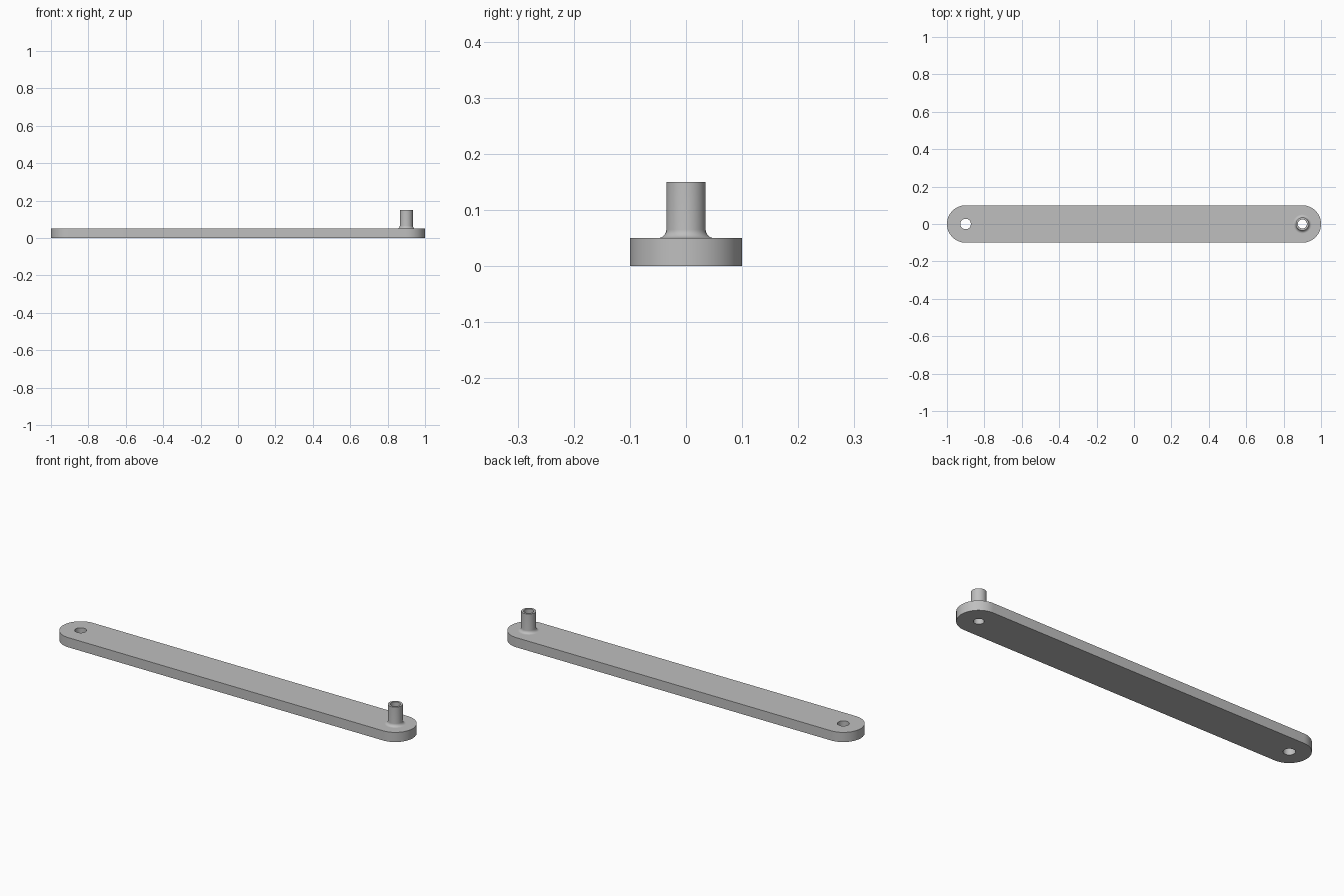
import bpy, bmesh, math
from mathutils import Vector

cube = bpy.data.objects.get("Cube")
if cube:
    bpy.data.objects.remove(cube, do_unlink=True)

END_X = 0.9          # distance of each pivot from the centre
BAR_R, BAR_H = 0.1, 0.05
POST_R, POST_TOP, BORE_R = 0.035, 0.15, 0.024
FILLET, HOLE_R = 0.015, 0.028
SEGS = 64

grey = bpy.data.materials.new("plain_grey")
grey.use_nodes = True
colour = (0.52, 0.52, 0.52, 1)
grey.diffuse_color = colour
grey.node_tree.nodes["Principled BSDF"].inputs["Base Color"].default_value = colour


def finish(name, bm):
    """Turn a bmesh into a shaded object."""
    bmesh.ops.recalc_face_normals(bm, faces=bm.faces)
    mesh = bpy.data.meshes.new(name)
    bm.to_mesh(mesh)
    bm.free()
    mesh.materials.append(grey)
    obj = bpy.data.objects.new(name, mesh)
    bpy.context.collection.objects.link(obj)
    bpy.ops.object.select_all(action='DESELECT')
    obj.select_set(True)
    bpy.context.view_layer.objects.active = obj
    bpy.ops.object.shade_smooth_by_angle(angle=math.radians(35))
    return obj


def arc(cx, radius, start, sweep, steps):
    angles = [start + sweep * i / steps for i in range(steps + 1)]
    return [(cx + radius * math.cos(a), radius * math.sin(a), 0) for a in angles]


def add_loop(bm, points):
    verts = [bm.verts.new(p) for p in points]
    for a, b in zip(verts, verts[1:] + verts[:1]):
        bm.edges.new((a, b))


# Flat bar with round ends and a hole at each pivot
bm = bmesh.new()
half = math.pi / 2
add_loop(bm, arc(END_X, BAR_R, -half, math.pi, SEGS // 2)
         + arc(-END_X, BAR_R, half, math.pi, SEGS // 2))
for x, r in ((-END_X, HOLE_R), (END_X, BORE_R)):
    add_loop(bm, arc(x, r, 0, 2 * math.pi, SEGS)[:-1])
bmesh.ops.triangle_fill(bm, edges=bm.edges[:], use_beauty=True, normal=Vector((0, 0, 1)))
extruded = bmesh.ops.extrude_face_region(bm, geom=bm.faces[:], use_keep_orig=True)
top = [v for v in extruded["geom"] if isinstance(v, bmesh.types.BMVert)]
bmesh.ops.translate(bm, verts=top, vec=(0, 0, BAR_H))
finish("flat_bar", bm)

# Hollow post, turned from a profile with a fillet at its foot
profile = []
for i in range(9):
    a = half * i / 8
    profile.append((POST_R + FILLET * (1 - math.sin(a)),
                    BAR_H + FILLET * (1 - math.cos(a))))
profile += [(POST_R, POST_TOP), (BORE_R, POST_TOP), (BORE_R, BAR_H)]
bm = bmesh.new()
verts = [bm.verts.new((END_X + r, 0, z)) for r, z in profile]
edges = [bm.edges.new(pair) for pair in zip(verts, verts[1:])]
bmesh.ops.spin(bm, geom=verts + edges, cent=(END_X, 0, 0), axis=(0, 0, 1),
               angle=2 * math.pi, steps=SEGS)
bmesh.ops.remove_doubles(bm, verts=bm.verts, dist=0.0001)
post = finish("hollow_post", bm)
